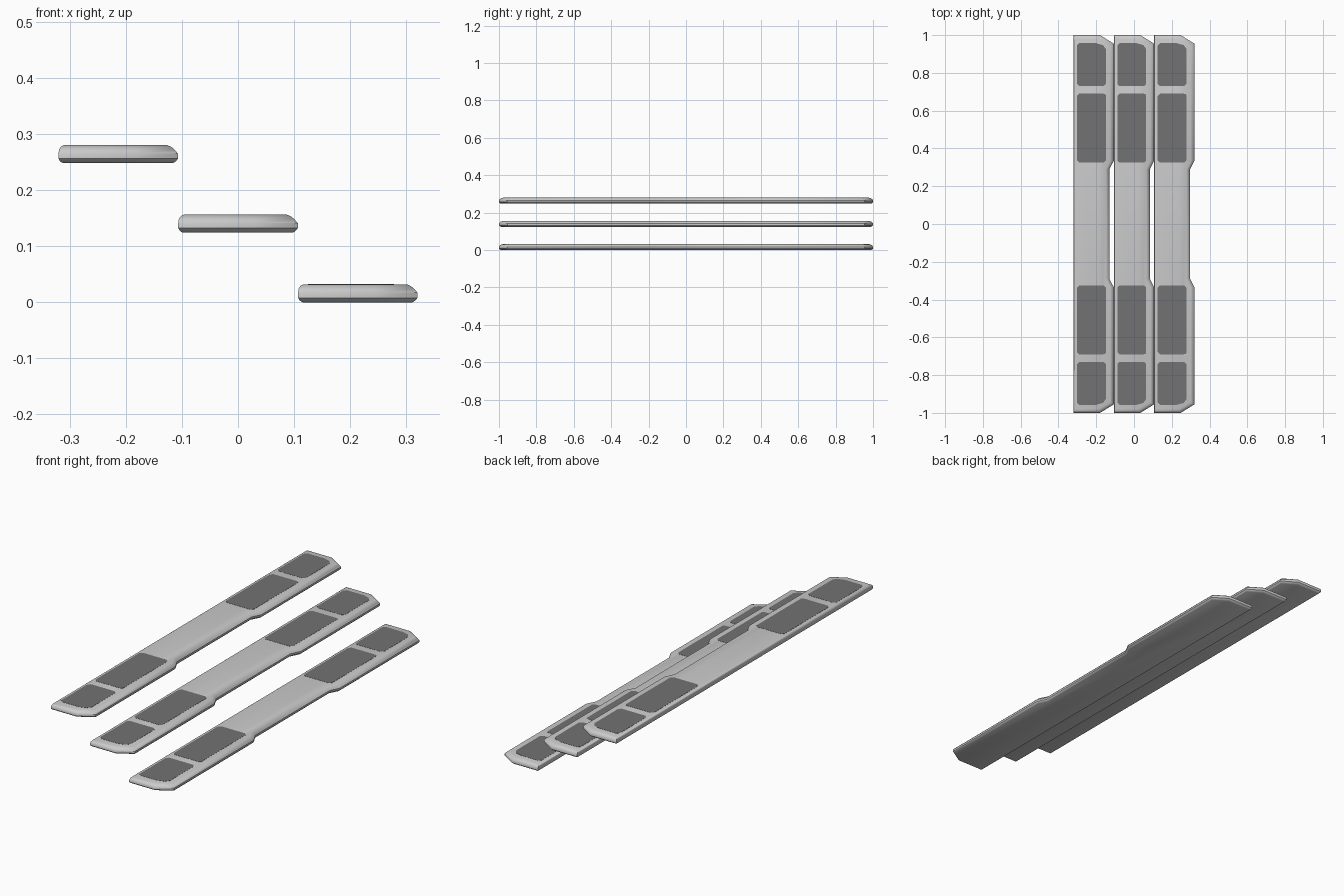
import bpy, bmesh

if "Cube" in bpy.data.objects:
    bpy.data.objects.remove(bpy.data.objects["Cube"])

def material(name, v):
    m = bpy.data.materials.new(name)
    m.diffuse_color = (v, v, v, 1)
    m.use_nodes = True
    m.node_tree.nodes["Principled BSDF"].inputs["Base Color"].default_value = m.diffuse_color
    return m

BODY = material("light grey", 0.6)
PAD = material("dark grip grey", 0.17)

def make(name, bm, mat, smooth=None):
    bmesh.ops.recalc_face_normals(bm, faces=bm.faces)
    me = bpy.data.meshes.new(name)
    bm.to_mesh(me)
    bm.free()
    me.materials.append(mat)
    ob = bpy.data.objects.new(name, me)
    bpy.context.collection.objects.link(ob)
    if smooth:
        bpy.context.view_layer.objects.active = ob
        ob.select_set(True)
        bpy.ops.object.shade_smooth_by_angle(angle=smooth)
        ob.select_set(False)
    return ob

def outline(back, end, front):
    # tread outline with clipped front corners and a recessed middle
    half = [(0.213 - 0.023 - front, 0.29), (0.213 - front, 0.335),
            (0.213 - front, 0.955 - end * 0.6), (0.14 - front * 0.4, 1 - end),
            (back, 1 - end)]
    return [(x, -y) for x, y in reversed(half)] + half

def tread(name, x0, z0):
    bm = bmesh.new()
    # height, back inset, end inset, front inset
    levels = [(0, .008, .012, .009), (.003, .003, .005, .004), (.008, 0, 0, 0),
              (.017, 0, 0, 0), (.024, .001, .004, .006), (.029, .004, .011, .012),
              (.032, .009, .022, .019)]
    rings = [[bm.verts.new((x0 + x, y, z0 + z)) for x, y in outline(b, e, f)]
             for z, b, e, f in levels]
    for a, b in zip(rings, rings[1:]):
        for i in range(len(a)):
            j = (i + 1) % len(a)
            bm.faces.new((a[i], a[j], b[j], b[i]))
    bm.faces.new(rings[0])
    bm.faces.new(rings[-1])
    make(name, bm, BODY, 0.61)

def pad(name, x0, z0, y1, y2, side, clip):
    # thin grip plate, corners clipped; outer front corner follows the tread
    c, xa, xb = 0.012, 0.018, 0.171
    pts = [(xa, y1 + c), (xa + c, y1), (xb - c, y1), (xb, y1 + c),
           (xb, y2 - clip * .6), (xb - clip * .3, y2 - clip * .2), (xb - clip, y2),
           (xa + c, y2), (xa, y2 - c)]
    bm = bmesh.new()
    f = bm.faces.new([bm.verts.new((x0 + x, side * y, z0 + 0.0315)) for x, y in pts])
    top = bmesh.ops.extrude_face_region(bm, geom=[f])
    for v in top["geom"]:
        if isinstance(v, bmesh.types.BMVert):
            v.co.z += 0.0012
    make(name, bm, PAD)

for k, (x0, z0) in enumerate([(-0.32, 0.248), (-0.1065, 0.124), (0.107, 0)]):
    tread(f"step_tread_{k}", x0, z0)
    for side, label in ((1, "back"), (-1, "front")):
        pad(f"outer_grip_pad_{label}_{k}", x0, z0, 0.73, 0.957, side, 0.05)
        pad(f"inner_grip_pad_{label}_{k}", x0, z0, 0.325, 0.69, side, 0.014)
